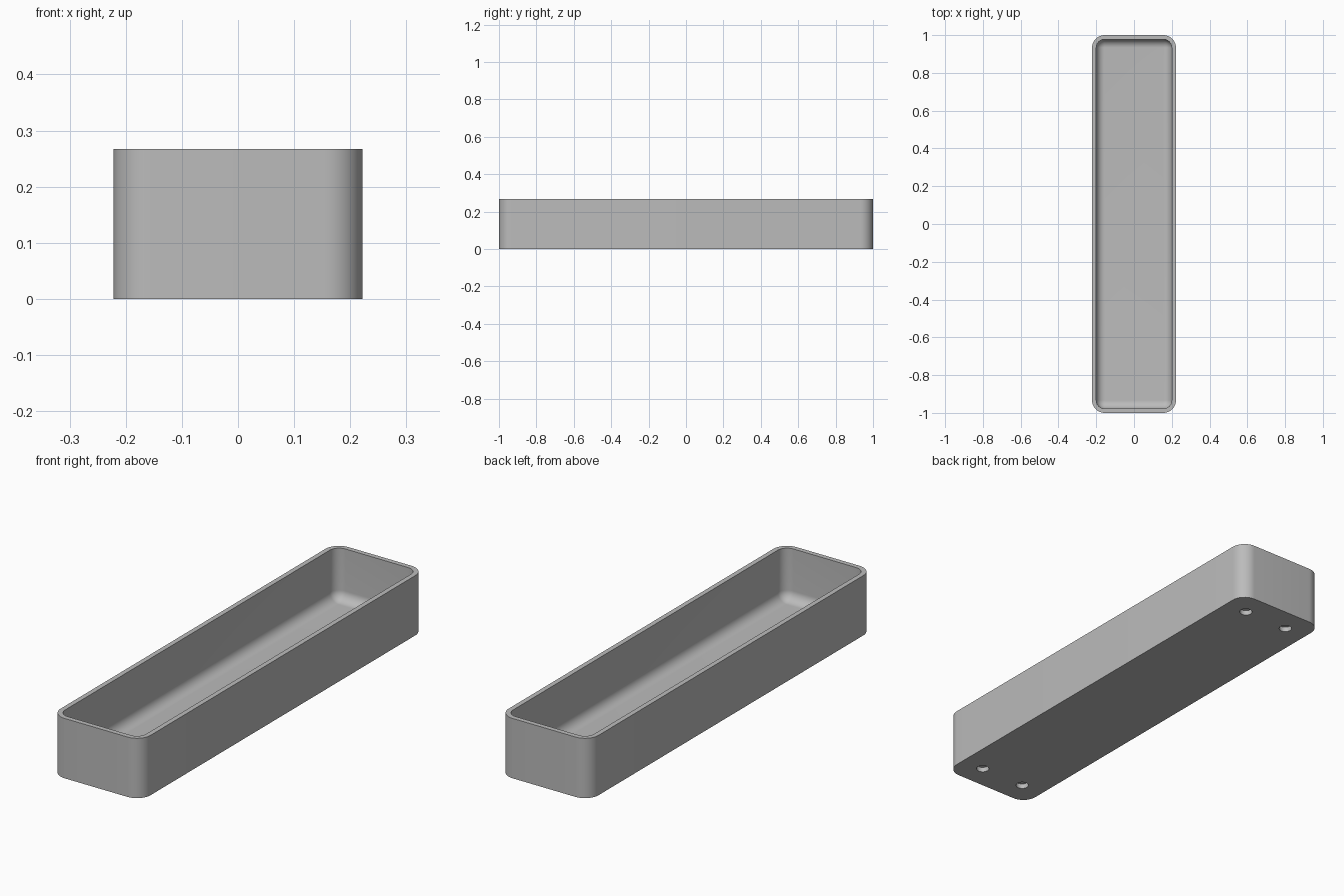
import bpy, bmesh, math

if "Cube" in bpy.data.objects:
    bpy.data.objects.remove(bpy.data.objects["Cube"], do_unlink=True)

HALF_X, HALF_Y, HEIGHT = 0.222, 1.0, 0.267
CORNER, WALL, FLOOR, FILLET = 0.067, 0.022, 0.036, 0.044
HOLE_R, HOLE_DEPTH, HOLE_INSET = 0.027, 0.022, 0.11
SEGMENTS = 12

grey = bpy.data.materials.new("plain grey")
grey.use_nodes = True
colour = (0.5, 0.5, 0.5, 1)
grey.diffuse_color = colour
grey.node_tree.nodes["Principled BSDF"].inputs["Base Color"].default_value = colour


def rounded_ring(bm, inset, z):
    """Rounded rectangle, inset from the outer wall, as a loop of vertices."""
    radius = max(CORNER - inset, 0.002)
    cx, cy = HALF_X - inset - radius, HALF_Y - inset - radius
    ring = []
    for quarter, (sx, sy) in enumerate([(1, 1), (-1, 1), (-1, -1), (1, -1)]):
        for i in range(SEGMENTS + 1):
            a = (quarter + i / SEGMENTS) * math.pi / 2
            ring.append(bm.verts.new((sx * cx + radius * math.cos(a),
                                      sy * cy + radius * math.sin(a), z)))
    return ring


# Tray shell: outer wall, flat rim, inner wall and rounded floor edge
profile = [(0, 0), (0, HEIGHT), (WALL, HEIGHT)]
for i in range(SEGMENTS + 1):
    a = i / SEGMENTS * math.pi / 2
    profile.append((WALL + FILLET * (1 - math.cos(a)),
                    FLOOR + FILLET * (1 - math.sin(a))))

bm = bmesh.new()
rings = [rounded_ring(bm, inset, z) for inset, z in profile]
for low, high in zip(rings, rings[1:]):
    for i in range(len(low)):
        j = (i + 1) % len(low)
        bm.faces.new((low[i], low[j], high[j], high[i]))
bm.faces.new(reversed(rings[0]))
bm.faces.new(rings[-1])
bmesh.ops.recalc_face_normals(bm, faces=bm.faces)
mesh = bpy.data.meshes.new("tray")
bm.to_mesh(mesh)
bm.free()
mesh.materials.append(grey)
tray = bpy.data.objects.new("tray", mesh)
bpy.context.collection.objects.link(tray)

# Four blind round holes under the corners
for sx in (-1, 1):
    for sy in (-1, 1):
        bpy.ops.mesh.primitive_cylinder_add(
            vertices=32, radius=HOLE_R, depth=2 * HOLE_DEPTH,
            location=(sx * (HALF_X - HOLE_INSET), sy * (HALF_Y - HOLE_INSET), 0))
        cutter = bpy.context.object
        cutter.name = "hole_cutter"
        cutter.data.materials.append(grey)
        cut = tray.modifiers.new("hole", "BOOLEAN")
        cut.operation = "DIFFERENCE"
        cut.solver = "EXACT"
        cut.object = cutter
        bpy.ops.object.select_all(action="DESELECT")
        tray.select_set(True)
        bpy.context.view_layer.objects.active = tray
        bpy.ops.object.modifier_apply(modifier=cut.name)
        bpy.data.objects.remove(cutter, do_unlink=True)

bpy.ops.object.shade_smooth_by_angle(angle=math.radians(35))
